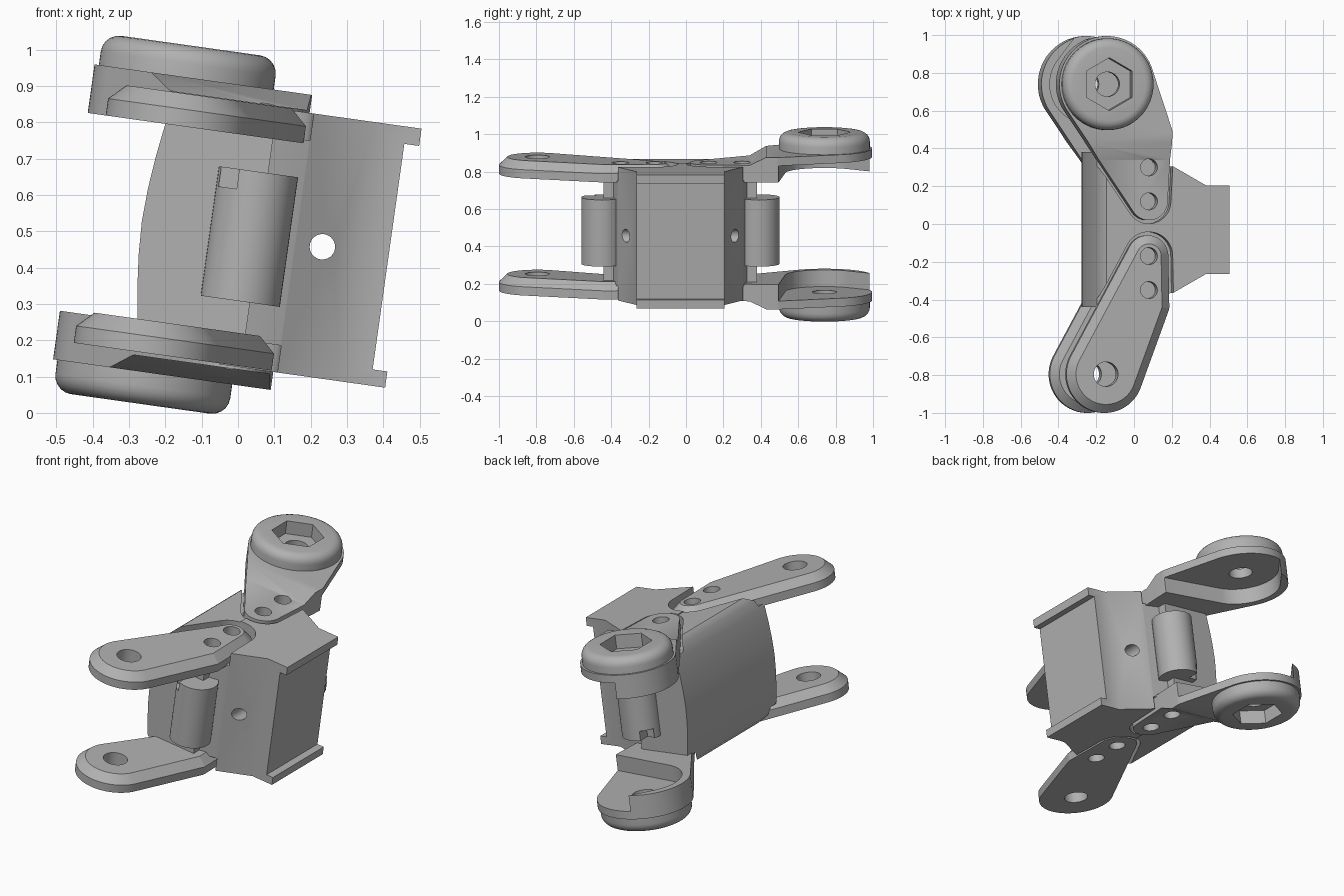
import bpy, bmesh, math
from mathutils import Matrix, Vector

if "Cube" in bpy.data.objects:
    bpy.data.objects.remove(bpy.data.objects["Cube"], do_unlink=True)

mat = bpy.data.materials.new("cast_steel_grey")
mat.use_nodes = True
GREY = (0.44, 0.44, 0.44, 1)
mat.diffuse_color = GREY
mat.node_tree.nodes["Principled BSDF"].inputs["Base Color"].default_value = GREY

MID_Y, MID_Z = -0.03, -0.01
FLIP = Matrix.Translation((0, 0, 2 * MID_Z)) @ Matrix.Scale(-1, 4, (0, 0, 1))
SAME = Matrix.Identity(4)
parts = []


def outline(circles, grow=0.0, n=80):
    """Convex outline wrapped round circles given as (x, y, radius)."""
    ring = []
    for i in range(n):
        a = math.tau * i / n
        d = Vector((math.cos(a), math.sin(a)))
        x, y, r = max(circles, key=lambda c: c[0] * d.x + c[1] * d.y + c[2])
        ring.append((x + (r + grow) * d.x, y + (r + grow) * d.y))
    return ring


def loft(name, levels, matrix=SAME):
    """Solid through rings of equal length, each given as (ring, z)."""
    bm = bmesh.new()
    rings = [[bm.verts.new((x, y, z)) for x, y in ring] for ring, z in levels]
    n = len(rings[0])
    bm.faces.new(rings[0][::-1])
    bm.faces.new(rings[-1])
    for lo, hi in zip(rings, rings[1:]):
        for i in range(n):
            j = (i + 1) % n
            bm.faces.new((lo[i], lo[j], hi[j], hi[i]))
    bm.transform(matrix)
    bmesh.ops.recalc_face_normals(bm, faces=bm.faces)
    me = bpy.data.meshes.new(name)
    bm.to_mesh(me)
    bm.free()
    me.materials.append(mat)
    ob = bpy.data.objects.new(name, me)
    bpy.context.collection.objects.link(ob)
    return ob


def prism(name, ring, z0, z1, matrix=SAME):
    return loft(name, [(ring, z0), (ring, z1)], matrix)


def box(name, x0, x1, y0, y1, z0, z1):
    return prism(name, [(x0, y0), (x1, y0), (x1, y1), (x0, y1)], z0, z1)


def boolean(ob, tool, operation="DIFFERENCE"):
    mod = ob.modifiers.new("cut", "BOOLEAN")
    mod.operation, mod.solver, mod.object = operation, "EXACT", tool
    bpy.context.view_layer.objects.active = ob
    bpy.ops.object.modifier_apply(modifier=mod.name)
    bpy.data.objects.remove(tool, do_unlink=True)


def hole(x, y, r, z0, z1, matrix=SAME, n=32):
    return prism("hole_cutter", outline([(x, y, r)], 0, n), z0, z1, matrix)


# Swap axes so that a profile drawn in x and z is extruded along y
ALONG_Y = Matrix(((1, 0, 0, 0), (0, 0, 1, 0), (0, 1, 0, 0), (0, 0, 0, 1)))
# Profile drawn in y and z, extruded along x
ALONG_X = Matrix(((0, 0, 1, 0), (1, 0, 0, 0), (0, 1, 0, 0), (0, 0, 0, 1)))

PIN_X, BOLT_X = -0.2, 0.03
FRONT_ARM = [(PIN_X, -0.795, 0.205), (BOLT_X, -0.17, 0.11), (0.095, -0.44, 0.05)]
REAR_ARM = [(PIN_X, 0.74, 0.255), (BOLT_X, 0.12, 0.1), (0.07, 0.48, 0.08)]
LOWER = Matrix.Translation((0, 0, -0.632))


def seat_arms(ob):
    """Sink shallow seats for the arms, leaving a thin groove round them."""
    for arm in (FRONT_ARM, REAR_ARM):
        for m in (SAME, FLIP):
            boolean(ob, prism("seat_cutter", outline(arm, 0.018), 0.275, 0.6, m))


# Main body with a bulged back
back = [(-0.195, 0.345), (-0.225, 0.315), (-0.24, 0.26), (-0.253, 0.17), (-0.262, 0.08)]
profile = back + [(-0.266, MID_Z)] + [(x, 2 * MID_Z - z) for x, z in back[::-1]]
profile += [(0.06, -0.365), (0.06, 0.345)]
body = prism("main_body", profile, MID_Y - 0.41, MID_Y + 0.41, ALONG_Y)
seat_arms(body)
parts.append(body)

# Guide block with flanges and a cross hole
side = [(0.0, 0.37), (0.16, 0.335), (0.335, 0.235), (0.461, 0.235)]
plan = [(x, MID_Y + y) for x, y in side] + [(x, MID_Y - y) for x, y in side[::-1]]
block = prism("guide_block", plan, -0.37, 0.35)
boolean(block, box("cutter", 0.42, 0.6, -0.6, 0.6, -0.325, 0.302))
boolean(block, hole(0.236, MID_Z, 0.035, -0.8, 0.8, ALONG_Y))
seat_arms(block)
parts.append(block)

# Side tabs and round posts
for name, s in (("front", -1), ("rear", 1)):
    y = MID_Y + s * 0.37
    parts.append(box(name + "_tab", 0.0, 0.11, y - 0.025, y + 0.025, -0.19, 0.17))
    yc = MID_Y + s * 0.42
    post = hole(0.033, yc, 0.11, -0.19, 0.17, SAME, 48)
    post.name = name + "_post"
    z = 0.145 if s < 0 else -0.165
    yn = yc + s * 0.09
    boolean(post, box("notch_cutter", -0.07, -0.02, yn - 0.06, yn + 0.06, z - 0.03, z + 0.03))
    parts.append(post)

# Plain front arms, chamfered on top
for name, m in (("upper", SAME), ("lower", LOWER)):
    arm = loft(name + "_front_arm", [(outline(FRONT_ARM), 0.265), (outline(FRONT_ARM), 0.312),
                                     (outline(FRONT_ARM, -0.045), 0.355)], m)
    boolean(arm, hole(PIN_X, -0.795, 0.065, 0.1, 0.6, m))
    for y in (-0.17, -0.35):
        boolean(arm, hole(BOLT_X, y, 0.045, 0.1, 0.6, m))
    parts.append(arm)

# Cupped rear arms, mirrored top to bottom
CUP = [(PIN_X, 0.74, 0.243)]
for name, m in (("upper", SAME), ("lower", FLIP)):
    arm = prism(name + "_rear_arm", outline(REAR_ARM), 0.265, 0.4, m)
    ramp = [(-0.3, 0.357), (0.34, 0.357), (0.47, 0.42), (0.47, 0.7), (-0.3, 0.7)]
    boolean(arm, prism("ramp_cutter", ramp, -0.8, 0.8, m @ ALONG_X))
    # Pocket open towards the far side, leaving a wall round the pin
    pocket = [(PIN_X, 0.74, 0.21), (0.4, 0.5, 0.03), (0.4, 1.3, 0.03), (0.0, 1.3, 0.03)]
    boolean(arm, prism("pocket_cutter", outline(pocket), 0.1, 0.355, m))
    for y in (0.12, 0.3):
        boolean(arm, hole(BOLT_X, y, 0.045, 0.1, 0.6, m))
    boolean(arm, hole(PIN_X, 0.74, 0.065, 0.1, 0.6, m))

    # Rounded cup with a hexagonal socket
    levels = [(outline(CUP), 0.375), (outline(CUP), 0.438)]
    for i in range(1, 6):
        a = math.pi / 2 * i / 5
        levels.append((outline(CUP, 0.05 * (math.cos(a) - 1)), 0.438 + 0.05 * math.sin(a)))
    cup = loft(name + "_cup", levels, m)
    turn = Matrix.Translation((PIN_X, 0.74, 0)) @ Matrix.Rotation(math.pi / 2, 4, "Z")
    boolean(cup, hole(0, 0, 0.14, 0.41, 0.6, m @ turn, 6))
    boolean(cup, hole(PIN_X, 0.74, 0.065, 0.1, 0.6, m))
    parts += [arm, cup]

# Tilt the whole link and smooth the round surfaces
tilt = Matrix.Translation((0, 0, 0.5)) @ Matrix.Rotation(math.radians(8), 4, "Y")
bpy.ops.object.select_all(action="DESELECT")
for ob in parts:
    ob.data.transform(tilt)
    ob.select_set(True)
bpy.context.view_layer.objects.active = parts[0]
bpy.ops.object.shade_smooth_by_angle(angle=math.radians(30))
